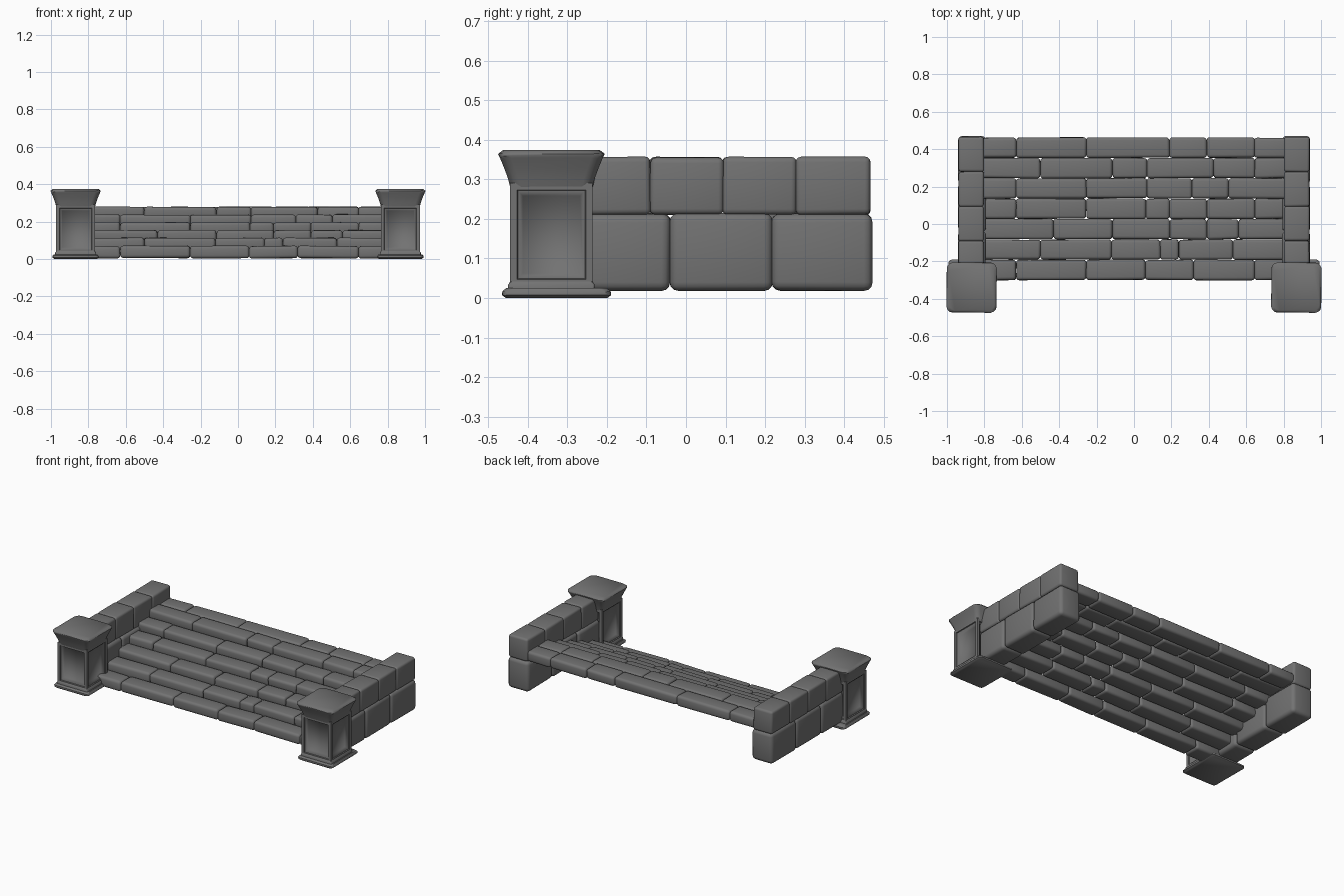
import bpy, bmesh, random
from mathutils import Vector

random.seed(4)
if "Cube" in bpy.data.objects:
    bpy.data.objects.remove(bpy.data.objects["Cube"], do_unlink=True)

stone = bpy.data.materials.new("grey stone")
stone.use_nodes = True
GREY = (0.17, 0.17, 0.17, 1)
stone.diffuse_color = GREY
bsdf = next(n for n in stone.node_tree.nodes if n.type == "BSDF_PRINCIPLED")
bsdf.inputs["Base Color"].default_value = GREY


def finish(bm, name, angle=0.7):
    bmesh.ops.recalc_face_normals(bm, faces=bm.faces)
    mesh = bpy.data.meshes.new(name)
    bm.to_mesh(mesh)
    bm.free()
    mesh.materials.append(stone)
    mesh.shade_smooth()
    mesh.set_sharp_from_angle(angle=angle)
    obj = bpy.data.objects.new(name, mesh)
    bpy.context.collection.objects.link(obj)
    return obj


def box(lo, hi, wobble=0.0):
    """Box between two corners, its corners nudged inwards at random."""
    bm = bmesh.new()
    bmesh.ops.create_cube(bm, size=1)
    lo, hi = Vector(lo), Vector(hi)
    mid, size = (lo + hi) / 2, hi - lo
    for v in bm.verts:
        for i in range(3):
            sign = 1 if v.co[i] > 0 else -1
            v.co[i] = mid[i] + sign * (size[i] / 2 - random.uniform(0, wobble))
    return bm


def block(name, lo, hi, wobble, bevel):
    """Worn, rounded stone block."""
    bm = box(lo, hi, wobble)
    bmesh.ops.bevel(bm, geom=bm.edges[:], offset=bevel, segments=3,
                    profile=0.5, affect="EDGES", clamp_overlap=True)
    finish(bm, name, 1.2)


def loft(name, cx, cy, rings, bevel):
    """Stacked rectangles (half x, half y, z) skinned into a moulding."""
    bm = bmesh.new()
    loops = []
    for hx, hy, z in rings:
        loops.append([bm.verts.new((cx + sx * hx, cy + sy * hy, z))
                      for sx, sy in ((-1, -1), (1, -1), (1, 1), (-1, 1))])
    corners = []
    for a, b in zip(loops, loops[1:]):
        for i in range(4):
            j = (i + 1) % 4
            bm.faces.new((a[i], a[j], b[j], b[i]))
            corners.append(bm.edges.get((a[i], b[i])))
    bm.faces.new(loops[0][::-1])
    bm.faces.new(loops[-1])
    bmesh.ops.bevel(bm, geom=corners, offset=bevel, segments=3,
                    profile=0.5, affect="EDGES", clamp_overlap=True)
    finish(bm, name)


# Stair treads, front to back: top height and inner joints of each course;
# the last two courses form a level landing
courses = [
    (0.072, (-0.63, -0.255, 0.06, 0.32, 0.645)),
    (0.115, (-0.50, -0.12, 0.14, 0.24, 0.53)),
    (0.157, (-0.43, -0.115, 0.19, 0.39, 0.56)),
    (0.199, (-0.63, -0.255, 0.065, 0.19, 0.39, 0.645)),
    (0.240, (-0.63, -0.255, 0.07, 0.31, 0.505)),
    (0.281, (-0.50, -0.115, 0.07, 0.425, 0.645)),
    (0.281, (-0.63, -0.255, 0.19, 0.39, 0.645)),
]
for row, (top, joints) in enumerate(courses):
    y = -0.302 + row * 0.109
    xs = (-0.815, *joints, 0.815)
    for n, (x0, x1) in enumerate(zip(xs, xs[1:])):
        block(f"tread_{row + 1}_stone_{n + 1}", (x0 - 0.003, y, top - 0.07),
              (x1 + 0.003, y + 0.113, top), 0.005, 0.016)

# Side walls and front pillars
for side, label in ((-1, "right"), (1, "left")):
    def wall(course, ys, x_in, x_out, z0, z1, bevel):
        x0, x1 = sorted((side * x_in, side * x_out))
        for n, (y0, y1) in enumerate(zip(ys, ys[1:])):
            block(f"{label}_wall_{course}_{n + 1}", (x0, y0 - 0.003, z0),
                  (x1, y1 + 0.003, z1), 0.004, bevel)

    wall("lower", (-0.26, -0.04, 0.217, 0.470), 0.79, 0.943, 0.017, 0.216, 0.022)
    wall("upper", (-0.26, -0.09, 0.093, 0.279, 0.464), 0.80, 0.94, 0.208, 0.358, 0.014)

    cx, cy = side * 0.868, -0.34
    # Pillar foot
    loft(f"{label}_pillar_base", cx, cy + 0.013,
         [(0.114, 0.128, 0), (0.122, 0.136, 0.006), (0.122, 0.136, 0.018),
          (0.117, 0.127, 0.025)], 0.015)
    loft(f"{label}_pillar_plinth", cx, cy,
         [(0.109, 0.109, 0.02), (0.109, 0.109, 0.034), (0.104, 0.104, 0.042)], 0.005)

    # Pillar shaft with a framed hollow panel on each side
    bm = box((cx - 0.104, cy - 0.104, 0.03), (cx + 0.104, cy + 0.104, 0.29))
    bmesh.ops.recalc_face_normals(bm, faces=bm.faces)
    panels = [f for f in bm.faces if abs(f.normal.z) < 0.5]
    for width, depth in ((0.017, 0), (0.002, -0.006), (0.005, 0), (0.008, -0.018)):
        bmesh.ops.inset_individual(bm, faces=panels, thickness=width,
                                   depth=depth, use_even_offset=True)
    finish(bm, f"{label}_pillar_shaft", 1.2)

    # Flared cap
    loft(f"{label}_pillar_cap", cx, cy,
         [(h, h, z) for h, z in ((0.102, 0.275), (0.105, 0.284), (0.109, 0.300),
                                 (0.118, 0.325), (0.128, 0.350), (0.132, 0.358),
                                 (0.131, 0.367), (0.122, 0.374))], 0.026)
